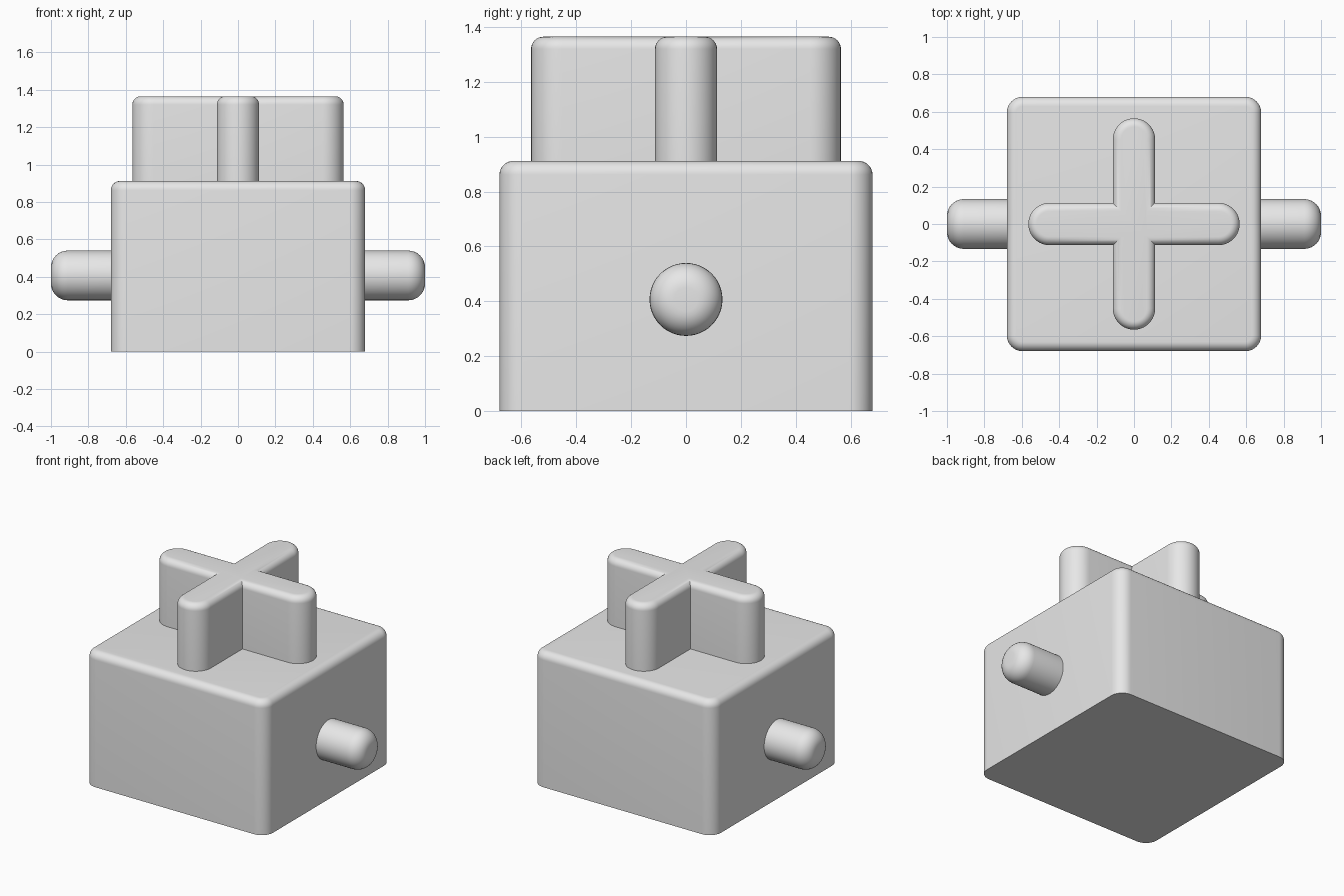
import bpy, bmesh, math
from mathutils import Matrix

if "Cube" in bpy.data.objects:
    bpy.data.objects.remove(bpy.data.objects["Cube"])

grey = bpy.data.materials.new("plain_grey")
grey.diffuse_color = (0.8, 0.8, 0.8, 1)
grey.use_nodes = True
grey.node_tree.nodes["Principled BSDF"].inputs["Base Color"].default_value = grey.diffuse_color


def arc(cx, cy, r, a0, a1, n):
    """Points along an arc, angles in degrees."""
    angles = [math.radians(a0 + (a1 - a0) * i / n) for i in range(n + 1)]
    return [(cx + r * math.cos(a), cy + r * math.sin(a)) for a in angles]


def square_outline(d, half=0.68, r=0.085):
    """Square with round corners, inset by d."""
    c = half - r
    pts = []
    for k, (sx, sy) in enumerate([(1, 1), (-1, 1), (-1, -1), (1, -1)]):
        pts += arc(sx * c, sy * c, r - d, 90 * k, 90 * k + 90, 10)
    return pts


def cross_outline(d, length=0.565, w=0.113):
    """Plus shape with round arm ends, inset by d."""
    arm = arc(length - w, 0, w - d, -90, 90, 20) + [(w - d, w - d)]
    pts = []
    for k in range(4):
        c, s = round(math.cos(k * math.pi / 2)), round(math.sin(k * math.pi / 2))
        pts += [(c * x - s * y, s * x + c * y) for x, y in arm]
    return pts


def round_outline(d, r=0.133):
    return arc(0, 0, r - d, 0, 360, 48)[:-1]


def filleted_prism(name, outline, z0, z1, fillet, matrix=Matrix()):
    """Extrude an outline from z0 to z1 with a rounded top edge."""
    levels = [(0, z0)]
    for i in range(9):
        a = math.pi / 2 * i / 8
        levels.append((fillet * (1 - math.cos(a)), z1 - fillet * (1 - math.sin(a))))
    bm = bmesh.new()
    rings = [[bm.verts.new((x, y, z)) for x, y in outline(d)] for d, z in levels]
    for lo, hi in zip(rings, rings[1:]):
        n = len(lo)
        for i in range(n):
            j = (i + 1) % n
            bm.faces.new((lo[i], lo[j], hi[j], hi[i]))
    bm.faces.new(rings[0][::-1])
    bm.faces.new(rings[-1])
    bm.transform(matrix)
    bmesh.ops.recalc_face_normals(bm, faces=bm.faces)
    mesh = bpy.data.meshes.new(name)
    bm.to_mesh(mesh)
    bm.free()
    mesh.materials.append(grey)
    obj = bpy.data.objects.new(name, mesh)
    bpy.context.collection.objects.link(obj)
    bpy.ops.object.select_all(action='DESELECT')
    obj.select_set(True)
    bpy.context.view_layer.objects.active = obj
    bpy.ops.object.shade_smooth_by_angle(angle=math.radians(30))
    return obj


# Block and the raised cross on top
filleted_prism("body_block", square_outline, 0, 0.912, 0.05)
filleted_prism("top_cross", cross_outline, 0.90, 1.365, 0.045)

# Side pins
for side, name in ((1, "right_pin"), (-1, "left_pin")):
    m = Matrix.Translation((0, 0, 0.407)) @ Matrix.Rotation(side * math.pi / 2, 4, 'Y')
    filleted_prism(name, round_outline, 0.66, 1.0, 0.09, m)
